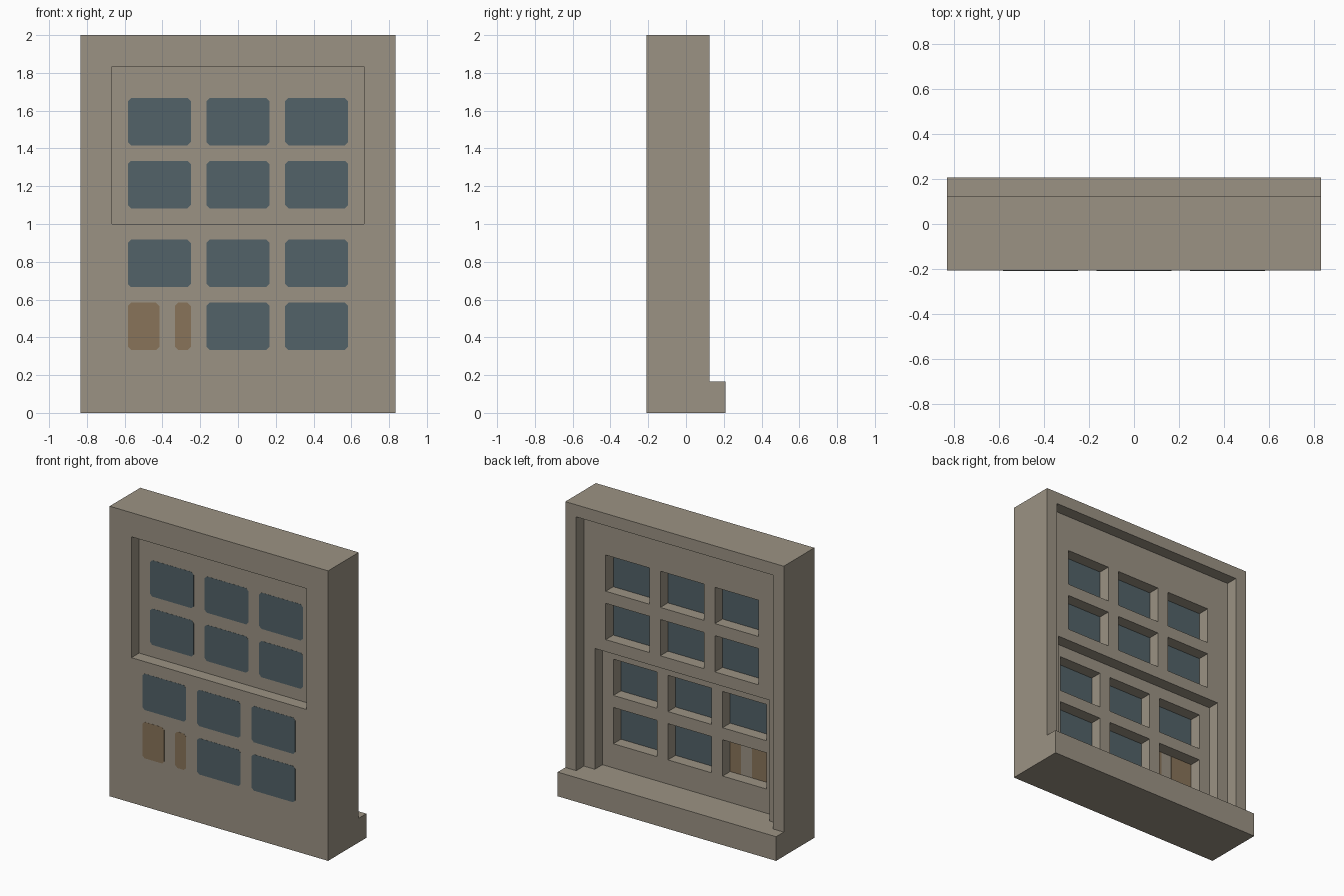
import bpy, bmesh
from mathutils import Vector

U = 1 / 12          # the design sits on a grid of twelfths
SKIN = 0.012        # lift of painted panes off the wall, in grid units

old = bpy.data.objects.get("Cube")
if old:
    bpy.data.objects.remove(old)


def material(name, rgb):
    mat = bpy.data.materials.new(name)
    mat.use_nodes = True
    color = (*rgb, 1)
    mat.diffuse_color = color
    mat.node_tree.nodes["Principled BSDF"].inputs["Base Color"].default_value = color
    return mat


stone = material("warm grey stone", (0.33, 0.29, 0.23))
glass = material("dark blue glass", (0.085, 0.122, 0.138))
wood = material("brown boards", (0.25, 0.175, 0.10))


def finish(name, bm, mat):
    bmesh.ops.recalc_face_normals(bm, faces=bm.faces)
    bmesh.ops.scale(bm, vec=(U, U, U), verts=bm.verts)
    mesh = bpy.data.meshes.new(name)
    bm.to_mesh(mesh)
    bm.free()
    mesh.materials.append(mat)
    obj = bpy.data.objects.new(name, mesh)
    bpy.context.collection.objects.link(obj)
    return obj


def prism(bm, points, push):
    face = bm.faces.new([bm.verts.new(p) for p in points])
    geom = bmesh.ops.extrude_face_region(bm, geom=[face])["geom"]
    moved = [g for g in geom if isinstance(g, bmesh.types.BMVert)]
    bmesh.ops.translate(bm, vec=push, verts=moved)


def box(bm, x0, x1, y0, y1, z0, z1):
    base = [(x0, y0, z0), (x1, y0, z0), (x1, y1, z0), (x0, y1, z0)]
    prism(bm, base, (0, 0, z1 - z0))


def carve(target, boxes):
    bm = bmesh.new()
    for b in boxes:
        box(bm, *b)
    cutter = finish("cutter", bm, stone)
    cutter.hide_render = True
    mod = target.modifiers.new("carve", "BOOLEAN")
    mod.operation, mod.solver, mod.object = "DIFFERENCE", "EXACT", cutter
    bpy.context.view_layer.objects.active = target
    bpy.ops.object.modifier_apply(modifier=mod.name)
    bpy.data.objects.remove(cutter)


def pane(name, x0, x1, z0, z1, y, side, corner, mat):
    """Thin painted plate on the wall at y, facing side (-1 front, 1 back)."""
    c = corner
    outline = [(x0 + c, z0), (x1 - c, z0), (x1, z0 + c), (x1, z1 - c),
               (x1 - c, z1), (x0 + c, z1), (x0, z1 - c), (x0, z0 + c)]
    bm = bmesh.new()
    prism(bm, [(x, y - side * SKIN, z) for x, z in outline],
          Vector((0, 2 * side * SKIN, 0)))
    bmesh.ops.remove_doubles(bm, verts=bm.verts, dist=0.001)
    finish(name, bm, mat)


# Wall with projecting sill, from its side profile
bm = bmesh.new()
profile = [(-2.5, 0), (2.5, 0), (2.5, 2), (1.5, 2), (1.5, 24), (-2.5, 24)]
prism(bm, [(-10, y, z) for y, z in profile], (20, 0, 0))
wall = finish("window_frame", bm, stone)

# Stepped recesses: front upper sash, back surround, back lower sash
carve(wall, [(-8, 8, -4, -1.5, 12, 22)])
carve(wall, [(-9, 9, 0.5, 3, 2, 23)])
carve(wall, [(-8, 8, -0.5, 1, 2, 12)])

# Pane openings: columns by x, rows by height with the sash front depth
columns = {"right": -7, "middle": -2, "left": 3}
rows = [("lower", 4, -2.5), ("lower_top", 8, -2.5),
        ("upper", 13, -1.5), ("upper_top", 17, -1.5)]
carve(wall, [(x, x + 4, f + 1, f + 3, z, z + 3)
             for x in columns.values() for _, z, f in rows])

# Glass panes, with one boarded pane at the lower right
for row, z, front in rows:
    for column, x in columns.items():
        boarded = row == "lower" and column == "right"
        spans = [(x, x + 2), (x + 3, x + 4)] if boarded else [(x, x + 4)]
        mat = wood if boarded else glass
        label = "board" if boarded else "glass"
        for a, b in spans:
            pane(f"{label}_{row}_{column}_front", a, b, z, z + 3, front, -1, 0.2, mat)
            pane(f"{label}_{row}_{column}_back", a, b, z, z + 3, front + 1, 1, 0, mat)
